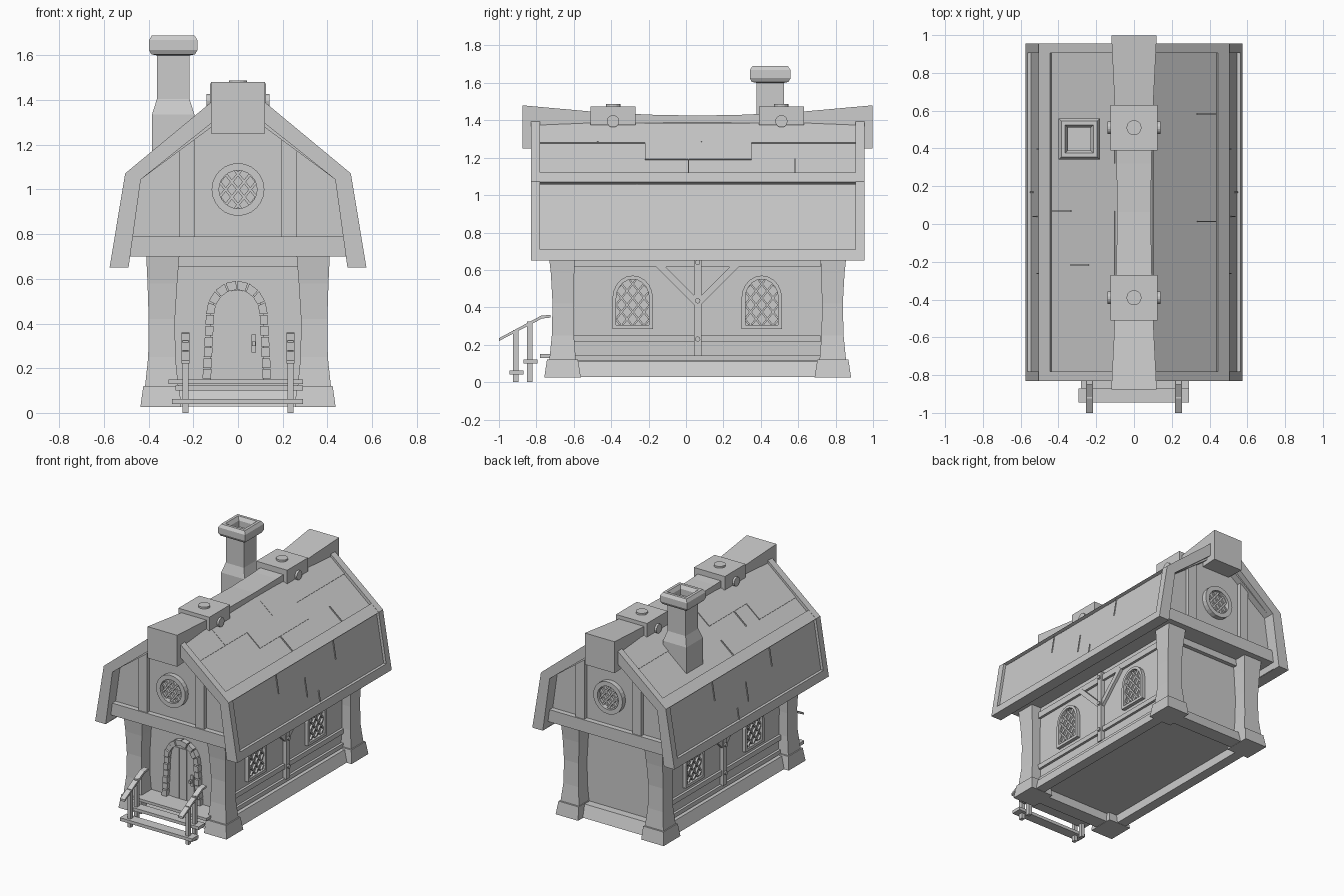
import bpy
import bmesh
from math import sin, cos, pi
from mathutils import Vector

cube = bpy.data.objects.get("Cube")
if cube:
    bpy.data.objects.remove(cube)

grey = bpy.data.materials.new("plain_grey")
grey.use_nodes = True
GREY = (0.6, 0.6, 0.6, 1)
grey.diffuse_color = GREY
grey.node_tree.nodes["Principled BSDF"].inputs["Base Color"].default_value = GREY

CY = 0.0625                    # middle of the house along y
FRONT, BACK = -0.615, 0.74     # lower wall faces
SIDE = 0.333                   # side wall face


def make(name, lofts, closed=False):
    """One object from lofts; each loft is a list of matching point loops."""
    bm = bmesh.new()
    for loops in lofts:
        rows = [[bm.verts.new(p) for p in loop] for loop in loops]
        n = len(rows[0])
        pairs = list(zip(rows, rows[1:]))
        if closed:
            pairs.append((rows[-1], rows[0]))
        else:
            bm.faces.new(rows[0][::-1])
            bm.faces.new(rows[-1])
        for a, b in pairs:
            for i in range(n):
                j = (i + 1) % n
                bm.faces.new((a[i], a[j], b[j], b[i]))
    bmesh.ops.recalc_face_normals(bm, faces=bm.faces)
    mesh = bpy.data.meshes.new(name)
    bm.to_mesh(mesh)
    bm.free()
    mesh.materials.append(grey)
    bpy.context.collection.objects.link(bpy.data.objects.new(name, mesh))


def rect(x0, x1, y0, y1, z):
    return [(x0, y0, z), (x1, y0, z), (x1, y1, z), (x0, y1, z)]


def box(x0, x1, y0, y1, z0, z1):
    return [rect(x0, x1, y0, y1, z0), rect(x0, x1, y0, y1, z1)]


def along_y(pts, a, b):
    return [[(u, y, v) for u, v in pts] for y in (a, b)]


def along_x(pts, a, b):
    return [[(x, u, v) for u, v in pts] for x in (a, b)]


def strip(p, q, w):
    """Flat bar outline of width w between two 2D points."""
    p, q = Vector(p), Vector(q)
    d = (q - p).normalized() * w / 2
    n = Vector((-d.y, d.x))
    return [p + n, q + n, q - n, p - n]


def circle(u, v, r, n=20):
    return [(u + r * cos(2 * pi * i / n), v + r * sin(2 * pi * i / n)) for i in range(n)]


def arch(u, w, z0, zs, h, n=10):
    arc = [(u + w * cos(pi * i / n), zs + h * sin(pi * i / n)) for i in range(n + 1)]
    return [(u + w, z0)] + arc + [(u - w, z0)]


def ring(outer, inner, project, a, b):
    """Frame between two matching outlines, as a closed loft."""
    return [[project(*o, a), project(*o, b), project(*i, b), project(*i, a)]
            for o, i in zip(outer, inner)]


def lattice(inside, cu, cv, reach, gap, w):
    """Diagonal bars clipped to the opening."""
    bars = []
    for s in (-1, 1):
        d, n = Vector((1, 1.25 * s)).normalized(), Vector((-1.25 * s, 1)).normalized()
        for k in range(-8, 9):
            line = [Vector((cu, cv)) + n * k * gap + d * reach * t / 60 for t in range(-60, 61)]
            kept = [p for p in line if inside(p.x - cu, p.y - cv)]
            if len(kept) > 4:
                bars.append(strip(kept[0], kept[-1], w))
    return bars


def mirror(profile):
    return profile + [(-x, z) for x, z in reversed(profile)]


# Lower storey: walls, end headers, plinth and four flared corner pillars
make("walls", [box(-SIDE, SIDE, FRONT, BACK, 0.09, 0.72)])
make("wall_headers", [box(-0.29, 0.29, FRONT - 0.03, FRONT + 0.01, 0.652, 0.71),
                      box(-0.29, 0.29, BACK - 0.01, BACK + 0.03, 0.652, 0.71)])
plinth = []
for s in (-1, 1):
    side = [(s * 0.325, 0.028), (s * 0.4, 0.028), (s * 0.372, 0.11), (s * 0.325, 0.11)]
    plinth.append(along_y(side, -0.6, 0.72))
    end = [(CY + s * a, z) for a, z in ((0.66, 0.028), (0.765, 0.028), (0.735, 0.115), (0.66, 0.115))]
    plinth.append(along_x(end, -0.28, 0.28))
make("plinth", plinth)
levels = [(0.265, 0.418, 0.65, 0.795, 0.1), (0.28, 0.402, 0.662, 0.78, 0.25),
          (0.282, 0.4, 0.665, 0.776, 0.42), (0.272, 0.405, 0.66, 0.785, 0.58),
          (0.262, 0.411, 0.655, 0.799, 0.71)]
foot = [(0.255, 0.437, 0.625, 0.82, 0.026), (0.262, 0.424, 0.64, 0.806, 0.12)]
for name, rows in (("pillar", levels), ("pillar_foot", foot)):
    for sx in (-1, 1):
        for sy in (-1, 1):
            make(name, [[rect(sx * a, sx * b, CY + sy * c, CY + sy * d, z)
                         for a, b, c, d, z in rows]])

# Side timbers and arched lattice windows
for s in (-1, 1):
    wall = s * (SIDE - 0.01)
    timbers = [box(wall, s * (SIDE + 0.018), -0.6, 0.72, z0, z1)
               for z0, z1 in ((0.115, 0.145), (0.215, 0.25), (0.615, 0.66))]
    timbers.append(box(wall, s * (SIDE + 0.028), CY - 0.02, CY + 0.02, 0.14, 0.68))
    for t in (-1, 1):
        timbers.append(along_x(strip((CY, 0.42), (CY + t * 0.21, 0.63), 0.035), wall, s * (SIDE + 0.022)))
    make("side_timbers", timbers)
    make("timber_pegs", [along_x(circle(CY, z, 0.014, 10), wall, s * (SIDE + 0.04))
                         for z in (0.23, 0.435, 0.64)])
    for cy in (-0.285, 0.405):
        flat = lambda u, v, x: (x, u, v)
        make("window_frame", [ring(arch(cy, 0.108, 0.285, 0.45, 0.12),
                                   arch(cy, 0.088, 0.305, 0.45, 0.1), flat, wall, s * (SIDE + 0.026))],
             closed=True)
        inside = lambda u, v: abs(u) < 0.09 and v > -0.145 and (
            v < 0 or (u / 0.09) ** 2 + (v / 0.102) ** 2 < 1)
        make("window_lattice", [along_x(b, wall, s * (SIDE + 0.014))
                                for b in lattice(inside, cy, 0.45, 0.3, 0.047, 0.01)])

# Upper storey and gambrel roof
GABLES = ((-0.742, -1), (0.867, 1))
inner = [(0.485, 0.7), (0.435, 1.045), (0.11, 1.315)]
make("gable_walls", [along_y(mirror(inner), GABLES[0][0], GABLES[1][0])])
panel = [(0.554, 0.655), (0.488, 1.058), (0.09, 1.388)]
under = [(0.09, 1.3), (0.435, 1.045), (0.49, 0.655)]
make("roof_panels", [along_y(panel + [(-x, z) for x, z in panel[::-1]]
                             + [(-x, z) for x, z in under[::-1]] + under, -0.79, 0.915)])
board = [(0.575, 0.65), (0.505, 1.072), (0.115, 1.395)]
board_in = [(0.115, 1.3), (0.435, 1.045), (0.49, 0.65)]
for s in (-1, 1):
    outline = [(s * x, z) for x, z in board + board_in]
    make("barge_boards", [along_y(outline, -0.83, -0.78), along_y(outline, 0.905, 0.955)])
    eave = [(0.575, 0.65), (0.565, 0.71), (0.535, 0.71), (0.49, 0.65)]
    make("eave_trim", [along_y([(s * x, z) for x, z in eave], -0.79, 0.915)])
    fold = [(0.505, 1.07), (0.445, 1.12), (0.43, 1.08), (0.47, 1.06)]
    make("roof_fold_trim", [along_y([(s * x, z) for x, z in fold], -0.79, 0.915)])


def shingle(s, x0, x1, y0, y1, t=0.006):
    """Thin plate lying on the upper roof slope."""
    base = [(s * x, y, 1.058 + (0.488 - x) * 0.829)
            for x, y in ((x0, y0), (x1, y0), (x1, y1), (x0, y1))]
    return [base, [(x + s * t * 0.638, y, z + t * 0.77) for x, y, z in base]]


def low_shingle(s, z0, z1, y0, y1, t=0.006):
    """Thin plate lying on the steep lower slope."""
    base = [(s * (0.554 - (z - 0.655) * 0.164), y, z)
            for y, z in ((y0, z0), (y1, z0), (y1, z1), (y0, z1))]
    return [base, [(x + s * t, y, z) for x, y, z in base]]


make("right_shingles", [shingle(1, 0.1, 0.225, -0.78, -0.22), shingle(1, 0.1, 0.33, -0.22, 0.35),
                        shingle(1, 0.1, 0.225, 0.35, 0.905)])
make("left_shingles", [shingle(-1, 0.1, 0.235, -0.36, 0.07), shingle(-1, 0.1, 0.34, -0.78, -0.36),
                       shingle(-1, 0.1, 0.235, 0.32, 0.905)])
make("right_roof_seams", [shingle(1, a, a + 0.1, y, y + 0.006, 0.008)
                          for a, y in ((0.33, 0.58), (0.33, 0.01), (0.12, -0.475), (0.12, 0.08))])
make("left_roof_seams", [shingle(-1, a, a + 0.1, y, y + 0.006, 0.008)
                         for a, y in ((0.33, 0.065), (0.235, -0.22))])
for s in (-1, 1):
    make("lower_roof_seams", [low_shingle(s, z, z + 0.135, y, y + 0.006)
                              for z, y in ((0.925, -0.265), (0.79, 0.037), (0.925, 0.395))]
         + [low_shingle(s, 0.7, 0.79, 0.165, 0.171)])

# Gable timbers and round lattice windows, front and back
for edge, s in GABLES:
    y0, y1 = edge - s * 0.02, edge + s * 0.038
    beams = [box(-0.482, 0.482, y0, y1, 0.7, 0.79)]
    for t in (-1, 1):
        post = [(t * 0.195, 0.78), (t * 0.265, 0.78), (t * 0.265, 1.19), (t * 0.195, 1.25)]
        beams.append(along_y(post, y0, edge + s * 0.03))
    make("gable_timbers", beams)
    face = lambda u, v, y: (u, y, v)
    make("round_window_frame", [ring(circle(0, 1, 0.118, 24), circle(0, 1, 0.085, 24),
                                     face, y0, edge + s * 0.036)], closed=True)
    inside = lambda u, v: u * u + v * v < 0.0078
    make("round_window_lattice", [along_y(b, y0, edge + s * 0.02)
                                  for b in lattice(inside, 0, 1, 0.2, 0.043, 0.012)])

# Sagging ridge beam with pegged collars
ridge = [(-0.875, 0.12, 1.48), (-0.51, 0.102, 1.447), (-0.2, 0.092, 1.43), (CY, 0.09, 1.425),
         (0.32, 0.092, 1.43), (0.63, 0.102, 1.447), (0.998, 0.12, 1.48)]
make("ridge_beam", [[[(-w, y, 1.25), (w, y, 1.25), (w, y, z), (-w, y, z)] for y, w, z in ridge]])
for y in (-0.39, 0.51):
    make("ridge_collar", [box(-0.125, 0.125, y - 0.12, y + 0.12, 1.375, 1.474)])
    peg = [[(u, v, z) for u, v in circle(0, y, 0.04, 14)] for z in (1.46, 1.487)]
    make("collar_pegs", [peg, along_x(circle(y, 1.395, 0.033, 14), -0.14, 0.14)])


# Chimney with a hollow bevelled cap
def square(r, z):
    return rect(-0.29 - r, -0.29 + r, 0.45 - r, 0.45 + r, z)


make("chimney", [[square(r, z) for r, z in ((0.095, 1.1), (0.095, 1.335), (0.073, 1.405), (0.073, 1.62))]])
cap = [(0.073, 1.6), (0.098, 1.605), (0.109, 1.625), (0.109, 1.668), (0.095, 1.69),
       (0.075, 1.69), (0.06, 1.665), (0.06, 1.6)]
make("chimney_cap", [[square(r, z) for r, z in cap]])

# Door with planks, stone surround, hinges and handle
make("door", [along_y(arch(-0.005, 0.12, 0.13, 0.44, 0.11), FRONT + 0.01, FRONT - 0.008)])
make("door_planks", [box(x - 0.028, x + 0.028, FRONT, FRONT - 0.012, 0.14, 0.52)
                     for x in (-0.065, -0.005, 0.055)])
make("door_handle", [box(0.06, 0.08, FRONT, FRONT - 0.02, 0.27, 0.35),
                     box(0.062, 0.078, FRONT, FRONT - 0.045, 0.3, 0.32)])


def surround(w, h, lean):
    legs = [(w + lean * (1 - k / 6), 0.15 + 0.29 * k / 6) for k in range(6)]
    arc = [(w * cos(pi * i / 8), 0.44 + h * sin(pi * i / 8)) for i in range(9)]
    return [Vector((x - 0.005, z)) for x, z in legs + arc + [(-x, z) for x, z in legs[::-1]]]


outer, hollow = surround(0.138, 0.152, 0.016), surround(0.102, 0.112, 0.014)
stones = []
for i in range(len(outer) - 1):
    a, b, c, d = outer[i], outer[i + 1], hollow[i + 1], hollow[i]
    quad = [a.lerp(b, 0.06), b.lerp(a, 0.06), c.lerp(d, 0.06), d.lerp(c, 0.06)]
    stones.append(along_y(quad, FRONT + 0.01, FRONT - 0.035 - 0.006 * (i % 2)))
make("door_stones", stones)

# Porch steps and handrails
make("porch_steps", [box(-0.31, 0.29, -0.78, FRONT, 0.13, 0.15),
                     box(-0.28, 0.29, -0.87, -0.795, 0.1, 0.122),
                     box(-0.295, 0.29, -0.945, -0.87, 0.04, 0.063)])
for x in (-0.235, 0.235):
    make("rail_posts", [box(x - 0.013, x + 0.013, y - 0.015, y + 0.015, 0, z)
                        for y, z in ((-0.91, 0.28), (-0.835, 0.325))])
    rail = [(-1.0, 0.235), (-0.775, 0.355), (-0.725, 0.36), (-0.725, 0.345), (-0.77, 0.34), (-1.0, 0.22)]
    make("handrail", [along_x(rail, x - 0.019, x + 0.019)])
